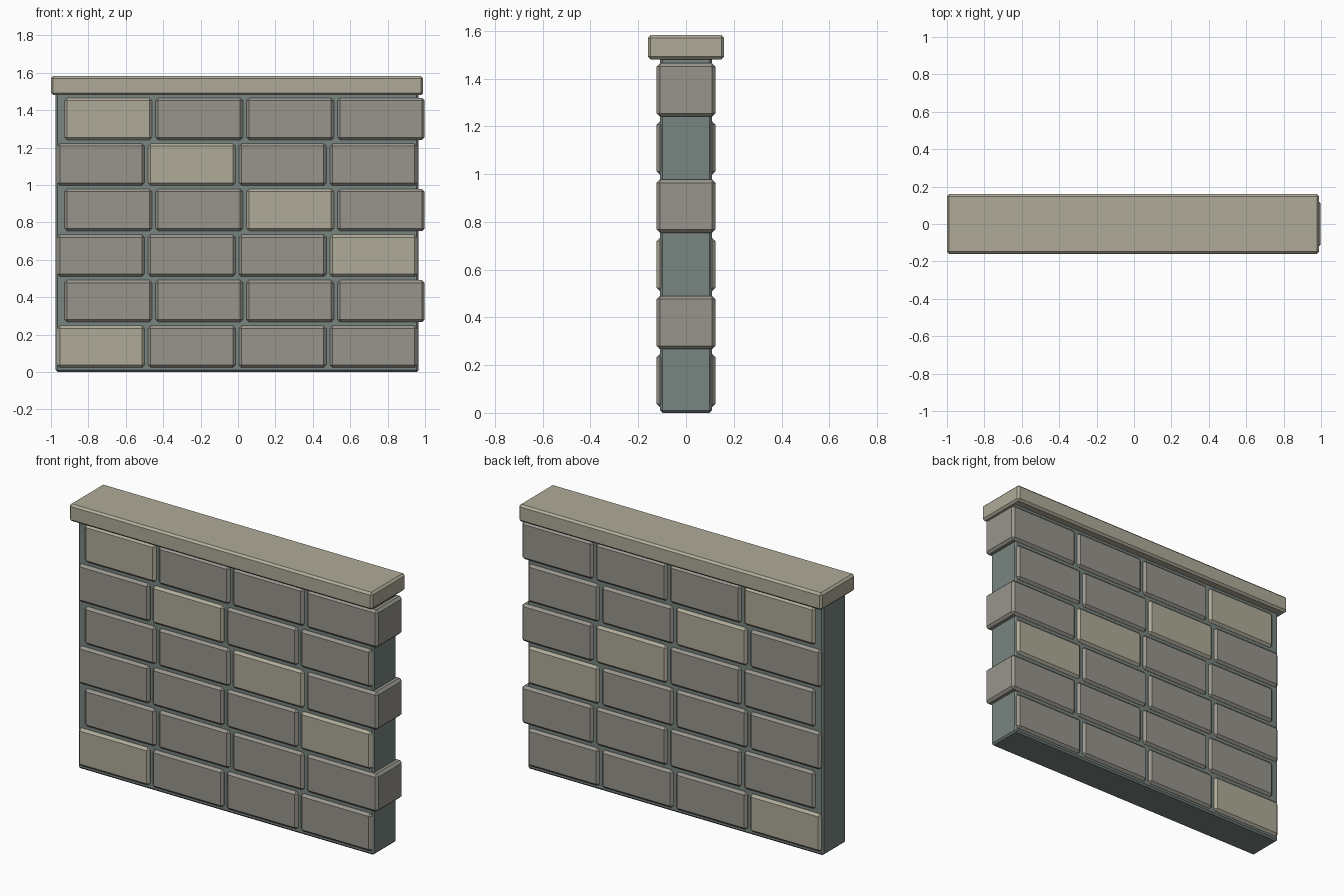
import bpy

if "Cube" in bpy.data.objects:
    bpy.data.objects.remove(bpy.data.objects["Cube"])


def material(name, rgb):
    mat = bpy.data.materials.new(name)
    mat.diffuse_color = (*rgb, 1)
    mat.use_nodes = True
    mat.node_tree.nodes["Principled BSDF"].inputs["Base Color"].default_value = mat.diffuse_color
    return mat


PALE = material("pale_stone", (0.43, 0.41, 0.32))
GREY = material("grey_stone", (0.31, 0.30, 0.26))
MORTAR = material("mortar", (0.19, 0.235, 0.22))


def box(name, lo, hi, mat, bevel):
    """Chamfered box spanning corner lo to corner hi."""
    centre = [(a + b) / 2 for a, b in zip(lo, hi)]
    bpy.ops.mesh.primitive_cube_add(size=1, location=centre)
    ob = bpy.context.object
    ob.name = name
    ob.scale = [b - a for a, b in zip(lo, hi)]
    bpy.ops.object.transform_apply(location=False, rotation=False, scale=True)
    ob.data.materials.append(mat)
    mod = ob.modifiers.new("chamfer", "BEVEL")
    mod.width = bevel
    mod.segments = 1
    return ob


# Mortar core and coping slab
box("mortar_core", (-0.975, -0.108, 0), (0.965, 0.108, 1.49), MORTAR, 0.01)
box("coping_slab", (-1.0, -0.16, 1.48), (0.99, 0.16, 1.582), PALE, 0.012)

# Six courses of four through-blocks, alternate courses shifted sideways
ROWS, COLS = 6, 4
PITCH_X, PITCH_Z = 0.486, 0.2435
WIDTH, HEIGHT, HALF_DEPTH = 0.467, 0.224, 0.123

for row in range(ROWS):
    start = -0.927 if row % 2 else -0.967
    z = 0.023 + row * PITCH_Z
    for col in range(COLS):
        x = start + col * PITCH_X
        mat = PALE if (row + col) % 5 == 0 else GREY
        box(f"block_{row + 1}_{col + 1}", (x, -HALF_DEPTH, z),
            (x + WIDTH, HALF_DEPTH, z + HEIGHT), mat, 0.014)
